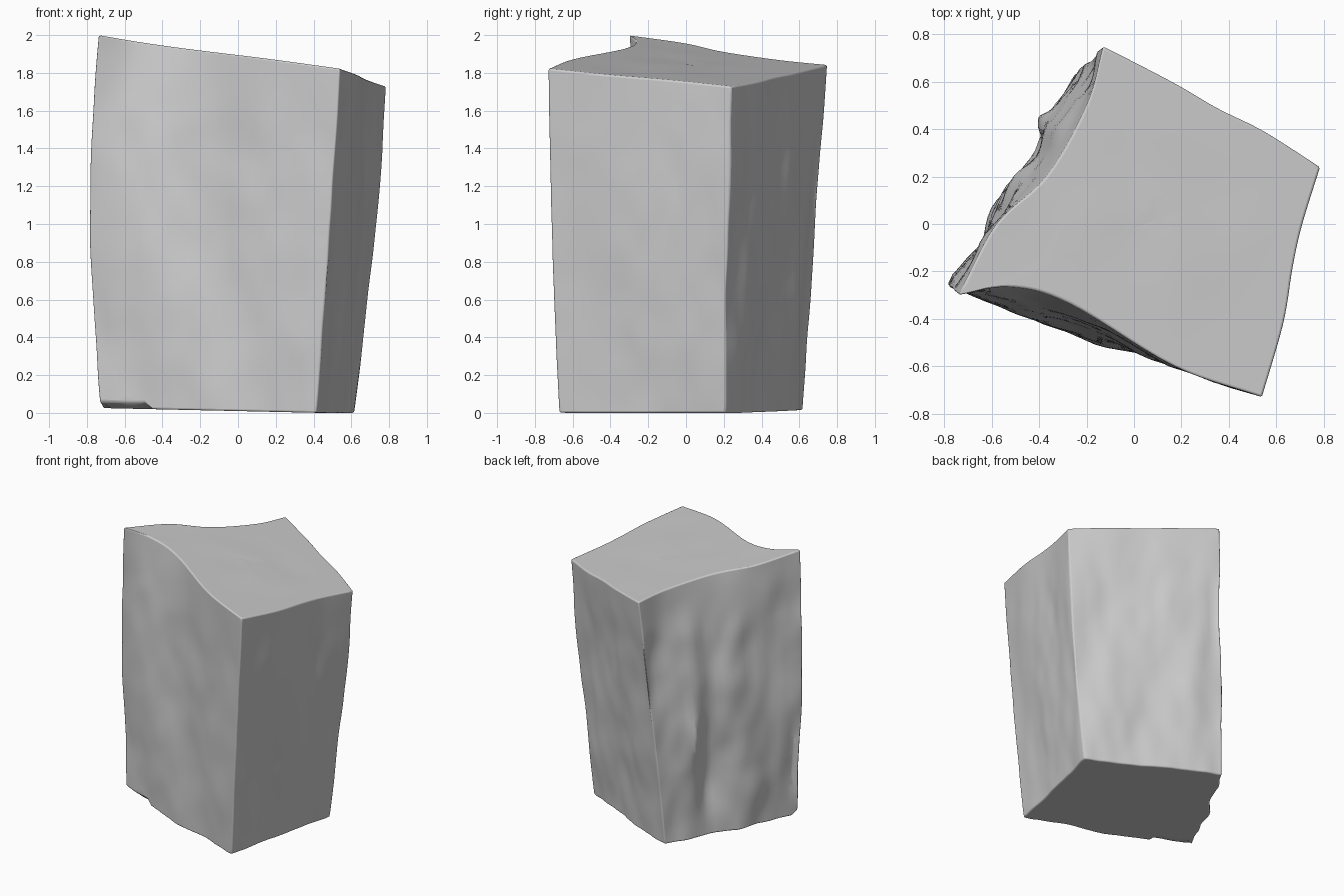
import bpy, bmesh, math
from mathutils import Vector, noise

if "Cube" in bpy.data.objects:
    bpy.data.objects.remove(bpy.data.objects["Cube"])

# Cross-sections: four sides, each a corner followed by three points along the side
TOP = [[(-.74, -.30), (-.52, -.265), (-.27, -.335), (.17, -.60)],
       [(.54, -.73), (.63, -.42), (.67, -.18), (.71, .0)],
       [(.785, .24), (.55, .39), (.35, .49), (.16, .60)],
       [(-.13, .75), (-.20, .50), (-.37, .20), (-.58, .0)]]
MID = [[(-.785, -.25), (-.52, -.35), (-.22, -.44), (.12, -.58)],
       [(.48, -.71), (.56, -.40), (.61, -.20), (.66, -.02)],
       [(.72, .22), (.48, .34), (.28, .44), (.06, .57)],
       [(-.20, .685), (-.32, .46), (-.46, .22), (-.62, -.02)]]
LOW = [[(-.735, -.28), (-.50, -.38), (-.20, -.48), (.10, -.57)],
       [(.41, -.67), (.48, -.40), (.52, -.20), (.56, .0)],
       [(.61, .20), (.40, .32), (.20, .42), (-.03, .53)],
       [(-.26, .62), (-.36, .45), (-.49, .22), (-.62, .0)]]
SEG, ROWS, CAP = 28, 48, 12


def side_curve(pts, t):
    """Smooth curve through the points of one side."""
    f = t * (len(pts) - 1)
    i = min(int(f), len(pts) - 2)
    u = f - i
    p1, p2 = pts[i], pts[i + 1]
    p0 = pts[i - 1] if i else p1 * 2 - p2
    p3 = pts[i + 2] if i + 2 < len(pts) else p2 * 2 - p1
    return .5 * (2 * p1 + (p2 - p0) * u + (2 * p0 - 5 * p1 + 4 * p2 - p3) * u * u
                 + (3 * p1 - p0 - 3 * p2 + p3) * u ** 3)


def outline(sides):
    ring = []
    for k in range(4):
        pts = [Vector(p) for p in sides[k] + [sides[(k + 1) % 4][0]]]
        ring += [side_curve(pts, j / SEG) for j in range(SEG)]
    return ring


def top_z(x, y):
    return 2.0 - .158 * (x + .74) - .058 * (y + .30)


def base_z(x, y):
    return max(0, .026 - .022 * (x + .74))


def bump(p, c, size):
    return math.exp(-sum(((a - b) / s) ** 2 for a, b, s in zip(p, c, size)))


low, mid, top = outline(LOW), outline(MID), outline(TOP)
n = 4 * SEG
bm = bmesh.new()

# Weathered side walls
rings = []
for r in range(ROWS + 1):
    v = r / ROWS
    wl, wm, wt = 2 * (v - .5) * (v - 1), 4 * v * (1 - v), 2 * v * (v - .5)
    flat = [low[i] * wl + mid[i] * wm + top[i] * wt for i in range(n)]
    ring = []
    for i, p in enumerate(flat):
        d = flat[(i + 1) % n] - flat[i]
        if i % SEG:
            d = flat[(i + 1) % n] - flat[i - 1]
        out = Vector((d.y, -d.x)).normalized()
        side, t = divmod(i, SEG)
        z0 = base_z(*p)
        if side == 0 and t < SEG * .27:
            z0 += .035
        z = z0 + (top_z(*p) - z0) * v
        q = Vector((p.x, p.y, z))
        rough = (.5, .35, .6, 1)[side] if t else .4
        fade = min(1, (1 - v) * 5)
        h = .045 * noise.noise(Vector((p.x * 4, p.y * 4, z * 1.3)))
        h += .016 * noise.noise(Vector((p.x * 9, p.y * 9, z * 4 + 7)))
        h *= rough * fade
        # chipped hollow and ridge on the left wall
        if side == 3:
            h += .04 * bump(q, (-.37, .42, .80), (.05, .05, .16))
            h -= .05 * bump(q, (-.41, .32, .45), (.07, .07, .40))
        p = p + out * h
        ring.append(bm.verts.new((p.x, p.y, z)))
    rings.append(ring)


def bridge(a, b):
    for i in range(n):
        j = (i + 1) % n
        bm.faces.new((a[i], a[j], b[j], b[i]))


for a, b in zip(rings, rings[1:]):
    bridge(a, b)


# Top and underside, filled with shrinking rings
def cap(edge, height, upward):
    c = sum((v.co for v in edge), Vector()) / n
    prev = edge
    for k in range(1, CAP):
        s = 1 - k / CAP
        ring = []
        for v in edge:
            x, y = c.x + (v.co.x - c.x) * s, c.y + (v.co.y - c.y) * s
            w = .012 * noise.noise(Vector((x * 3, y * 3, 5))) * (1 - s) * upward
            ring.append(bm.verts.new((x, y, height(x, y) + w)))
        if upward:
            bridge(prev, ring)
        else:
            bridge(ring, prev)
        prev = ring
    m = bm.verts.new((c.x, c.y, height(c.x, c.y)))
    for i in range(n):
        j = (i + 1) % n
        bm.faces.new((prev[i], prev[j], m) if upward else (prev[j], prev[i], m))


cap(rings[-1], top_z, 1)
cap(rings[0], base_z, 0)
bmesh.ops.recalc_face_normals(bm, faces=bm.faces)

mesh = bpy.data.meshes.new("stone_block")
bm.to_mesh(mesh)
bm.free()
block = bpy.data.objects.new("stone_block", mesh)
bpy.context.collection.objects.link(block)

# Softened edges
bev = block.modifiers.new("worn_edges", 'BEVEL')
bev.width = .016
bev.segments = 3
bev.limit_method = 'ANGLE'
bev.angle_limit = math.radians(45)

bpy.context.view_layer.objects.active = block
block.select_set(True)
bpy.ops.object.shade_smooth_by_angle(angle=math.radians(50))
